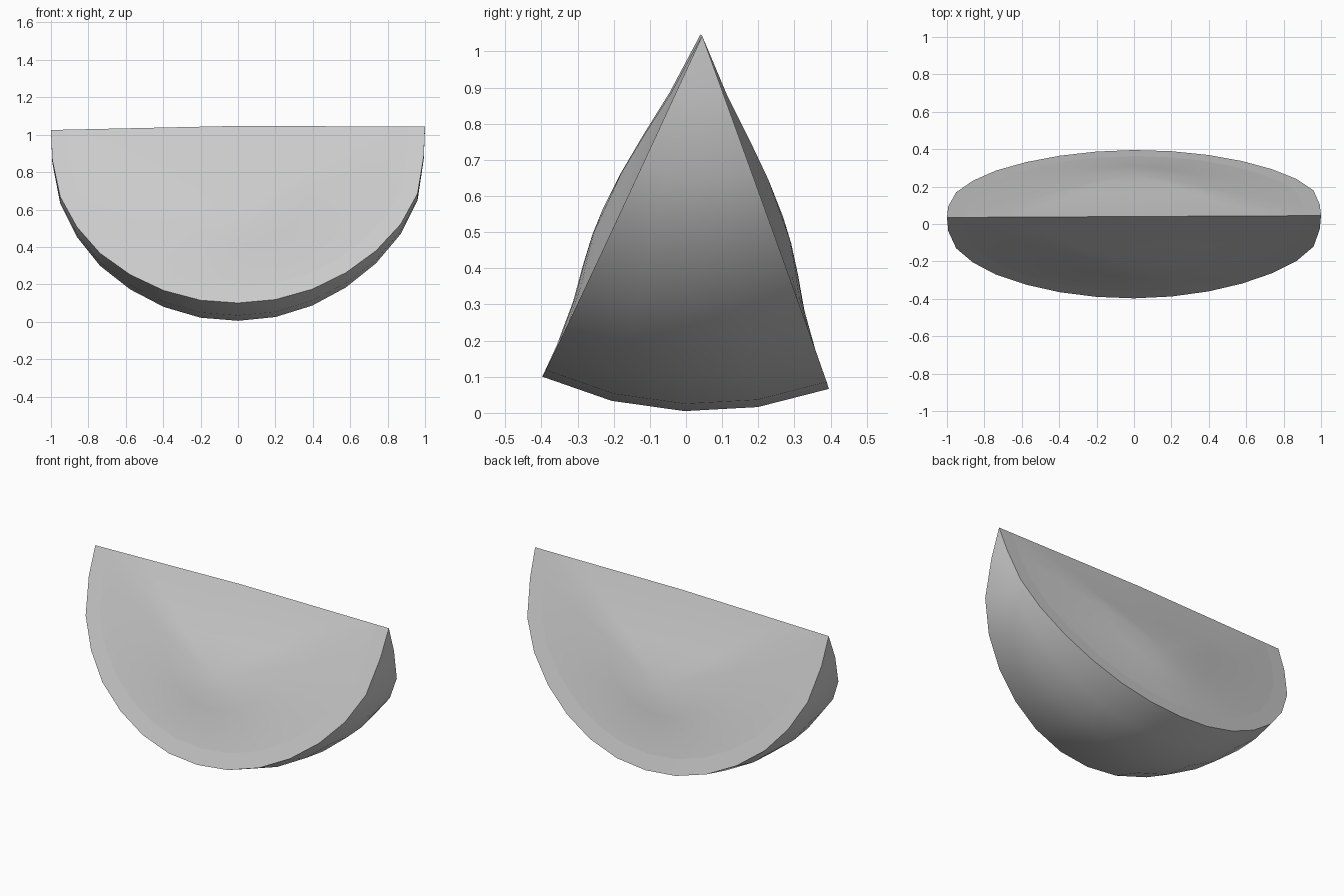
import bpy, bmesh, math
from mathutils import Vector

if "Cube" in bpy.data.objects:
    bpy.data.objects.remove(bpy.data.objects["Cube"])

# half of the rim outline: (distance along ridge, distance from ridge)
HALF = [(0, 1.043), (0.2, 1.022), (0.397, 0.96), (0.577, 0.862), (0.738, 0.732),
        (0.87, 0.575), (0.96, 0.395), (0.993, 0.175), (1.0, 0.0)]
RIM = [(-x * (0.99 if 0.8 < x < 0.97 else 1), r) for x, r in HALF[:0:-1]] + HALF
ANGLES = [math.radians(-24.8 + 11.18 * i) for i in range(5)]
INNER = 0.91


def place(x, r, a, bulge=0.0, side=0):
    """Point at distance r from the slightly bent ridge, at wedge angle a."""
    ridge_z = 1.047 - (0.022 if x < 0 else 0.004) * abs(x)
    p = Vector((x, 0.04 + 0.005 * x, ridge_z))
    p += r * Vector((0, math.sin(a), -math.cos(a)))
    return p + side * bulge * Vector((0, math.cos(a), math.sin(a)))


def finish(name, bm):
    bmesh.ops.remove_doubles(bm, verts=bm.verts, dist=0.0005)
    mesh = bpy.data.meshes.new(name)
    bm.to_mesh(mesh)
    bm.free()
    ob = bpy.data.objects.new(name, mesh)
    bpy.context.collection.objects.link(ob)
    bpy.ops.object.select_all(action='DESELECT')
    ob.select_set(True)
    bpy.context.view_layer.objects.active = ob
    bpy.ops.object.shade_smooth_by_angle(angle=math.radians(35))
    return ob


def strips(bm, rows, flip=False, closed=False):
    """Bridge neighbouring rows of points with faces."""
    vs = [[bm.verts.new(p) for p in row] for row in rows]
    for a, b in zip(vs, vs[1:]):
        n = len(a)
        for i in range(n if closed else n - 1):
            j = (i + 1) % n
            q = [a[i], b[i], b[j], a[j]]
            bm.faces.new(q[::-1] if flip else q)


# rind: curved outside plus the narrow flat border on both cut faces
bm = bmesh.new()
strips(bm, [[place(x, r, a) for x, r in RIM] for a in ANGLES], flip=True)
for a, flip in ((ANGLES[0], True), (ANGLES[-1], False)):
    strips(bm, [[place(x * k, r * k, a) for x, r in RIM] for k in (1, INNER)], flip=not flip)
bmesh.ops.dissolve_degenerate(bm, dist=0.0005, edges=bm.edges)
finish("rind", bm)

# flesh: two gently domed half discs meeting at the ridge
inner = [(x * INNER, r * INNER) for x, r in RIM]
loop = inner + [(INNER * x / 4, 0.0) for x in range(3, -4, -1)]
CX, CR = 0.0, 0.55
for name, a, side in (("front_flesh", ANGLES[0], -1), ("back_flesh", ANGLES[-1], 1)):
    bm = bmesh.new()
    rows = [[place(CX + (x - CX) * k, CR + (r - CR) * k, a, h, side) for x, r in loop]
            for k, h in ((1, 0), (0.67, 0.01), (0.42, 0.027), (0.2, 0.039), (0.0005, 0.043))]
    strips(bm, rows, closed=True)
    bmesh.ops.remove_doubles(bm, verts=bm.verts, dist=0.002)
    bmesh.ops.recalc_face_normals(bm, faces=bm.faces)
    if sum(f.normal.y * f.calc_area() for f in bm.faces) * side < 0:
        bmesh.ops.reverse_faces(bm, faces=bm.faces)
    finish(name, bm)
